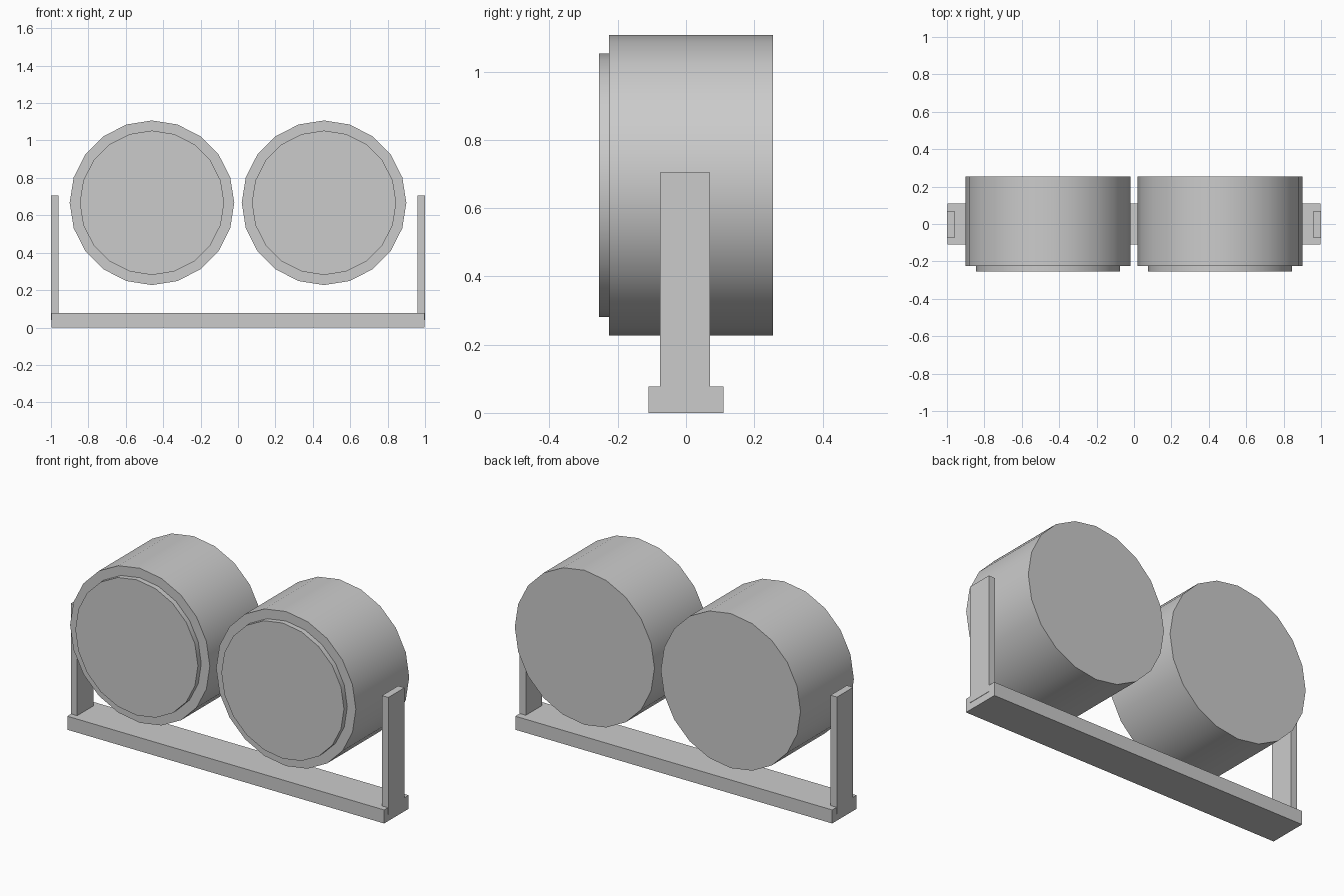
import bpy
import math

cube = bpy.data.objects.get("Cube")
if cube:
    bpy.data.objects.remove(cube, do_unlink=True)

grey = bpy.data.materials.new("light grey")
grey.use_nodes = True
colour = (0.6, 0.6, 0.6, 1)
grey.diffuse_color = colour
grey.node_tree.nodes["Principled BSDF"].inputs["Base Color"].default_value = colour


def box(name, low, high):
    """Box between two opposite corners."""
    centre = [(a + b) / 2 for a, b in zip(low, high)]
    bpy.ops.mesh.primitive_cube_add(size=1, location=centre)
    ob = bpy.context.object
    ob.name = name
    ob.scale = [b - a for a, b in zip(low, high)]
    bpy.ops.object.transform_apply(location=False, rotation=False, scale=True)
    ob.data.materials.append(grey)


def drum(name, x, radius, front, back):
    """Twenty-sided cylinder lying along y, with a corner at the top."""
    bpy.ops.mesh.primitive_cylinder_add(
        vertices=20, radius=radius, depth=back - front,
        location=(x, (front + back) / 2, 0.667), rotation=(math.pi / 2, 0, 0))
    ob = bpy.context.object
    ob.name = name
    bpy.ops.object.transform_apply(location=False, rotation=True, scale=False)
    ob.data.materials.append(grey)
    bpy.ops.object.shade_smooth_by_angle(angle=math.radians(30))


# Mounting bar
box("base_bar", (-0.998, -0.11, 0), (0.998, 0.11, 0.077))

# Paired lamps and the upright brackets at the bar ends
for side, s in (("left", 1), ("right", -1)):
    drum(side + "_lamp_housing", s * 0.46, 0.44, -0.225, 0.255)
    drum(side + "_lamp_lens", s * 0.46, 0.386, -0.255, -0.2)
    inner, outer = sorted((s * 0.96, s * 1.0))
    box(side + "_bracket", (inner, -0.076, 0.04), (outer, 0.07, 0.705))
